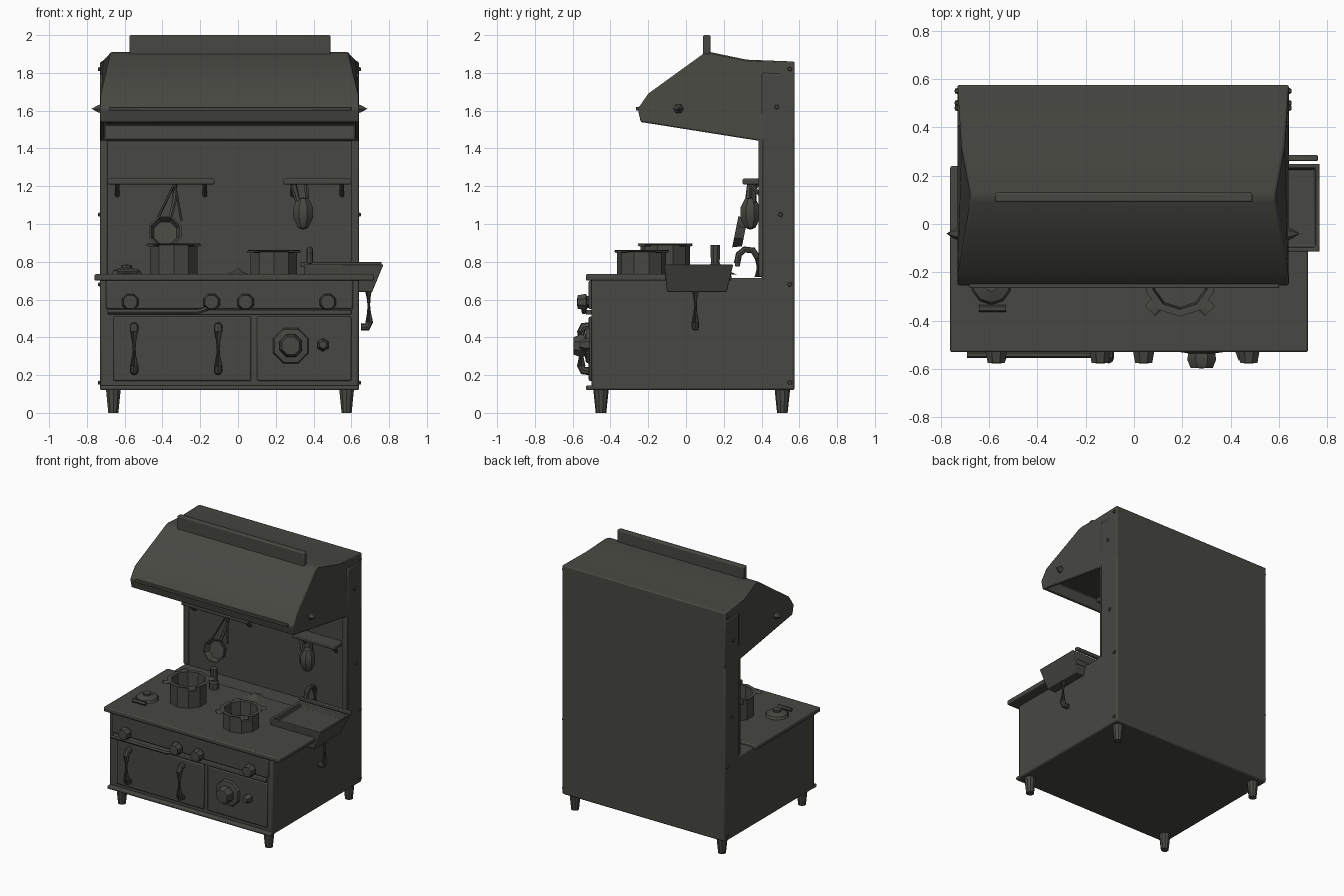
import bpy, bmesh, math
from mathutils import Vector

cube = bpy.data.objects.get("Cube")
if cube:
    bpy.data.objects.remove(cube, do_unlink=True)

iron = bpy.data.materials.new("dark_iron")
iron.use_nodes = True
COLOUR = (0.063, 0.065, 0.054, 1)
iron.diffuse_color = COLOUR
shader = iron.node_tree.nodes["Principled BSDF"]
shader.inputs["Base Color"].default_value = COLOUR
shader.inputs["Roughness"].default_value = 0.8


def finish(name, bm, bevel=0.0):
    bmesh.ops.remove_doubles(bm, verts=bm.verts, dist=1e-5)
    bmesh.ops.recalc_face_normals(bm, faces=bm.faces)
    mesh = bpy.data.meshes.new(name)
    bm.to_mesh(mesh)
    bm.free()
    obj = bpy.data.objects.new(name, mesh)
    bpy.context.collection.objects.link(obj)
    mesh.materials.append(iron)
    if bevel:
        mod = obj.modifiers.new("soft_edges", "BEVEL")
        mod.width, mod.segments = bevel, 2
    bpy.ops.object.select_all(action="DESELECT")
    obj.select_set(True)
    bpy.context.view_layer.objects.active = obj
    bpy.ops.object.shade_smooth_by_angle(angle=math.radians(35))
    return obj


def box(name, xs, ys, zs, bevel=0.008):
    bm = bmesh.new()
    bmesh.ops.create_cube(bm, size=1)
    for v in bm.verts:
        v.co = [r[0] if c < 0 else r[1] for c, r in zip(v.co, (xs, ys, zs))]
    return finish(name, bm, bevel)


def lathe(name, profile, loc, axis=(0, 0, 1), sides=10):
    """Spin (radius, height) points around an axis starting at loc."""
    bm = bmesh.new()
    turn = Vector((0, 0, 1)).rotation_difference(Vector(axis))
    rings = []
    for r, h in profile:
        ring = []
        for i in range(sides):
            a = math.tau * (i + 0.5) / sides
            p = turn @ Vector((r * math.cos(a), r * math.sin(a), h))
            ring.append(bm.verts.new(p + Vector(loc)))
        rings.append(ring)
    for low, high in zip(rings, rings[1:]):
        for i in range(sides):
            j = (i + 1) % sides
            bm.faces.new((low[i], low[j], high[j], high[i]))
    return finish(name, bm)


def rod(name, points, radius, sides=6):
    """Round bar following a short path."""
    bm = bmesh.new()
    pts = [Vector(p) for p in points]
    rings = []
    for k, p in enumerate(pts):
        d = (pts[min(k + 1, len(pts) - 1)] - pts[max(k - 1, 0)]).normalized()
        turn = d.to_track_quat("Z", "Y")
        rings.append([bm.verts.new(p + turn @ Vector((
            radius * math.cos(math.tau * i / sides),
            radius * math.sin(math.tau * i / sides), 0))) for i in range(sides)])
    for a, b in zip(rings, rings[1:]):
        for i in range(sides):
            j = (i + 1) % sides
            bm.faces.new((a[i], a[j], b[j], b[i]))
    bm.faces.new(rings[0])
    bm.faces.new(rings[-1])
    return finish(name, bm)


LEFT, RIGHT = 0.64, -0.73

# Range body, counter and back wall
box("oven_body", (RIGHT, LEFT), (-0.50, 0.57), (0.12, 0.715), 0.012)
box("counter", (-0.76, 0.72), (-0.53, 0.24), (0.70, 0.735))
box("back_wall", (RIGHT, LEFT), (0.40, 0.575), (0.12, 1.80), 0.012)
box("base_ledge", (-0.73, 0.64), (-0.53, -0.48), (0.12, 0.145))
box("control_panel", (-0.70, 0.61), (-0.515, -0.48), (0.55, 0.70))
box("oven_door", (-0.66, 0.07), (-0.515, -0.48), (0.17, 0.51))
box("side_door", (0.10, 0.60), (-0.512, -0.48), (0.17, 0.51))
for side, (x0, x1) in {"left": (0.60, 0.64), "right": (-0.73, -0.69)}.items():
    box(side + "_wall_trim", (x0, x1), (0.385, 0.41), (0.72, 1.46))

# Feet
for x in (-0.66, 0.575):
    for y in (-0.45, 0.51):
        lathe("foot", [(0, 0), (0.028, 0), (0.04, 0.115), (0.04, 0.13), (0, 0.13)], (x, y, 0))

# Hood: side profile pulled across the width, hollowed from below
bm = bmesh.new()
profile = [(-0.24, 1.54), (0.39, 1.44), (0.575, 1.44), (0.575, 1.86), (0.32, 1.87),
           (0.13, 1.91), (0.09, 1.90), (-0.20, 1.69), (-0.255, 1.61)]
inset_at = {1.91: 0.055, 1.90: 0.055, 1.87: 0.02}
ends = [[bm.verts.new((x + s * inset_at.get(z, 0), y, z)) for y, z in profile]
        for x, s in ((RIGHT, 1), (LEFT, -1))]
bm.faces.new(ends[0])
bm.faces.new(ends[1])
for i in range(len(profile)):
    j = (i + 1) % len(profile)
    bm.faces.new((ends[0][i], ends[0][j], ends[1][j], ends[1][i]))
bmesh.ops.recalc_face_normals(bm, faces=bm.faces)
bm.faces.ensure_lookup_table()
under = [f for f in bm.faces if f.normal.z < -0.8 and f.calc_center_median().y < 0.2]
bmesh.ops.inset_region(bm, faces=under, thickness=0.03)
bmesh.ops.inset_region(bm, faces=under, thickness=0.005, depth=-0.08)
finish("hood", bm, 0.008)
box("hood_ridge", (-0.575, 0.49), (0.09, 0.13), (1.87, 2.0))
box("hood_front_trim", (-0.68, 0.60), (-0.265, -0.23), (1.60, 1.62), 0.004)
for x, s in ((RIGHT, -1), (LEFT, 1)):
    lathe("hood_stud", [(0.03, -0.01), (0.02, 0.015), (0, 0.045)], (x, -0.04, 1.61), (s, 0, 0), 6)
    for y, z in ((0.48, 1.62), (0.55, 1.82), (0.50, 1.05), (0.55, 0.68), (0.55, 0.16)):
        lathe("rivet", [(0.014, -0.005), (0.01, 0.01), (0, 0.012)], (x, y, z), (s, 0, 0), 6)

# Control knobs, dial and towel rail
knob = [(0.035, 0), (0.035, 0.02), (0.047, 0.025), (0.038, 0.07), (0, 0.072)]
for x in (-0.57, -0.14, 0.04, 0.475):
    lathe("control_knob", knob, (x, -0.505, 0.587), (0, -1, 0), 8)
rod("towel_rail", [(-0.69, -0.54, 0.535), (-0.21, -0.54, 0.535), (-0.17, -0.54, 0.55),
                   (-0.15, -0.52, 0.58)], 0.014)
box("door_ledge", (-0.69, 0.60), (-0.53, -0.49), (0.52, 0.545), 0.005)
lathe("dial", [(0.105, 0), (0.095, 0.025), (0.06, 0.03), (0.065, 0.055), (0.05, 0.09),
               (0, 0.092)], (0.28, -0.505, 0.355), (0, -1, 0), 8)
lathe("small_latch", [(0.035, 0), (0.035, 0.025), (0.02, 0.06), (0, 0.06)],
      (0.45, -0.505, 0.36), (0, -1, 0), 6)

# Oven door handles
for x in (-0.55, -0.105):
    rod("door_handle", [(x, -0.50, 0.22), (x, -0.545, 0.225), (x, -0.555, 0.25),
                        (x, -0.555, 0.43), (x, -0.545, 0.455), (x, -0.50, 0.46)], 0.022, 8)


# Cooking pots with a rim and four lugs
def pot(name, x, y, height, radius):
    lathe(name, [(0, 0), (radius, 0), (radius, height - 0.01), (radius + 0.018, height),
                 (radius - 0.012, height), (radius - 0.02, 0.03), (0, 0.03)],
          (x, y, 0.733), sides=10)
    for sx in (-1, 1):
        for sy in (-1, 1):
            d = Vector((sx, sy, 0)).normalized()
            p = Vector((x, y, 0.723 + height))
            lug = rod(name + "_lug", [p + d * radius, p + d * (radius + 0.045)], 0.03, 8)
            for v in lug.data.vertices:
                v.co.z = p.z + (v.co.z - p.z) * 0.25


pot("back_pot", -0.34, -0.11, 0.165, 0.132)
pot("front_pot", 0.19, -0.235, 0.13, 0.13)

# Lid, burner and bottle on the counter
lathe("pot_lid", [(0.085, 0), (0.075, 0.02), (0.03, 0.035), (0.03, 0.05), (0, 0.052)],
      (-0.59, -0.25, 0.733))
rod("lid_handle", [(-0.64, -0.35, 0.75), (-0.53, -0.35, 0.75)], 0.014)
lathe("burner", [(0.07, 0), (0.03, 0.015), (0, 0.035)], (0, 0.2, 0.733), sides=6)
lathe("bottle", [(0.035, 0), (0.035, 0.05), (0.025, 0.06), (0.028, 0.155), (0, 0.157)],
      (-0.31, 0.155, 0.733), sides=8)

# Basin overhanging the left side
bm = bmesh.new()
bmesh.ops.create_cube(bm, size=1)
for v in bm.verts:
    top = v.co.z > 0
    v.co = ((0.35 if v.co.x < 0 else (0.77 if top else 0.71)),
            ((-0.115 if top else -0.10) if v.co.y < 0 else (0.25 if top else 0.215)),
            0.785 if top else 0.64)
bm.normal_update()
rim = [f for f in bm.faces if f.normal.z > 0.9]
bmesh.ops.inset_region(bm, faces=rim, thickness=0.025)
bmesh.ops.inset_region(bm, faces=rim, thickness=0.01, depth=-0.045)
finish("basin", bm, 0.005)
box("basin_rail", (0.33, 0.76), (0.26, 0.285), (0.775, 0.80), 0.005)
rod("drain_pipe", [(0.69, 0.05, 0.66), (0.695, 0.05, 0.48), (0.685, 0.05, 0.455),
                   (0.65, 0.05, 0.455)], 0.02, 8)
rod("faucet", [(0.38, 0.38, 0.72), (0.38, 0.38, 0.82), (0.38, 0.355, 0.86),
               (0.38, 0.31, 0.865), (0.38, 0.28, 0.84), (0.38, 0.27, 0.79)], 0.017, 8)

# Wall shelves
for name, x0, x1 in (("long_shelf", -0.69, -0.125), ("short_shelf", 0.24, 0.60)):
    box(name, (x0, x1), (0.30, 0.41), (1.21, 1.24), 0.006)
    for x in (x0 + 0.05, x1 - 0.05):
        rod("shelf_bracket", [(x, 0.40, 1.15), (x, 0.33, 1.215)], 0.012)

# Hanging pan and ladle
lathe("hanging_pan", [(0, 0), (0.075, 0), (0.092, 0.05), (0.082, 0.05), (0.065, 0.012),
                      (0, 0.012)], (-0.385, 0.31, 0.95), (0, -1, 0.2), 8)
for x in (-0.43, -0.30):
    rod("pan_cord", [(-0.335, 0.35, 1.215), (x, 0.30, 1.02)], 0.007)
rod("pan_hook", [(-0.335, 0.38, 1.22), (-0.335, 0.34, 1.13), (-0.36, 0.30, 1.02)], 0.012)
rod("ladle_handle", [(0.29, 0.34, 1.23), (0.31, 0.33, 1.14), (0.335, 0.33, 1.08)], 0.016)
lathe("ladle_bowl", [(0, -0.09), (0.03, -0.08), (0.055, -0.03), (0.055, 0.03),
                     (0.03, 0.075), (0, 0.08)], (0.345, 0.34, 1.06), (0, 0, 1), 8)
rod("spatula", [(0.36, 0.36, 1.22), (0.37, 0.36, 1.08)], 0.012)
